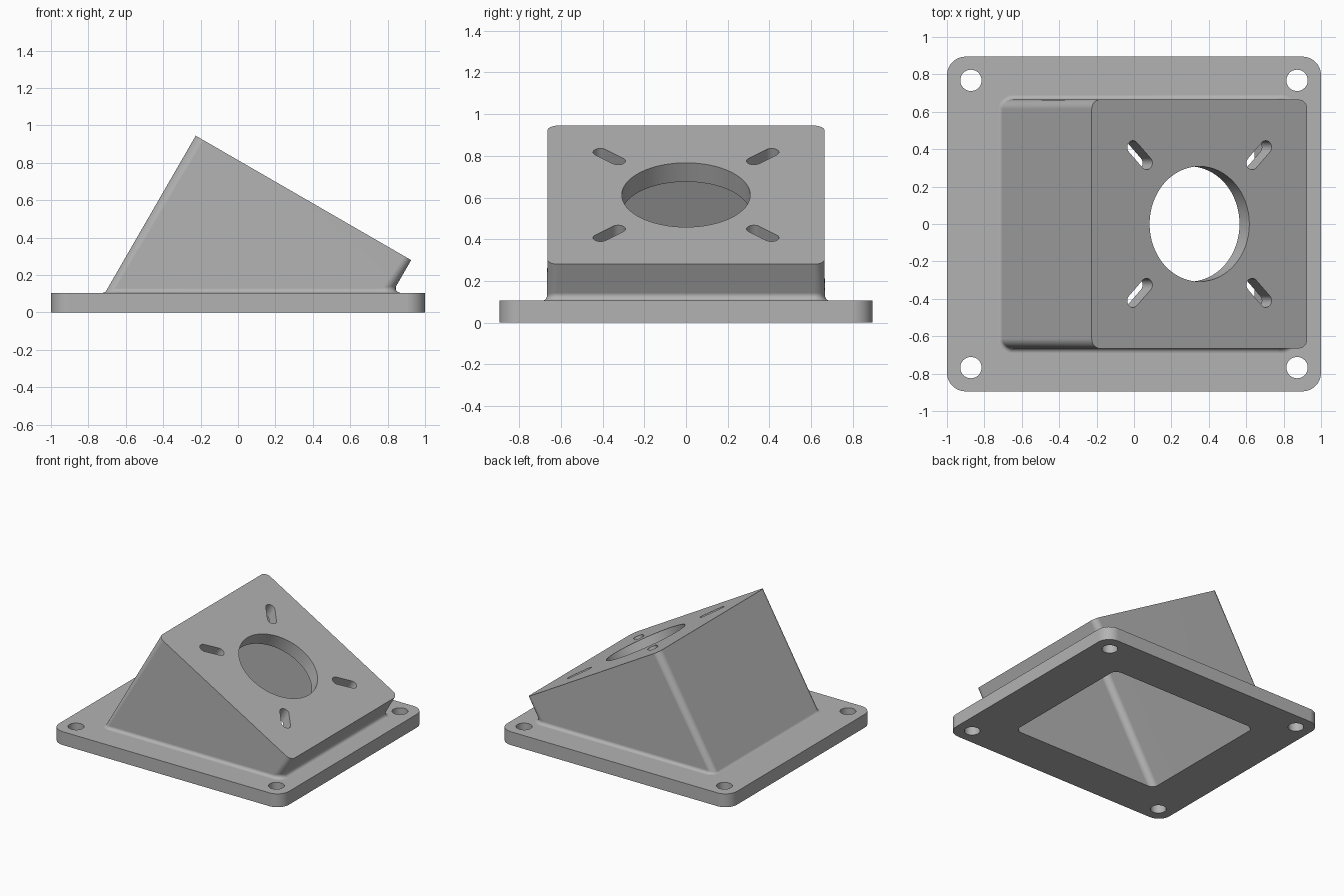
import bpy, bmesh, math
from mathutils import Vector

cube = bpy.data.objects.get("Cube")
if cube:
    bpy.data.objects.remove(cube, do_unlink=True)

grey = bpy.data.materials.new("plain grey")
grey.use_nodes = True
GREY = (0.45, 0.45, 0.45, 1)
grey.diffuse_color = GREY
grey.node_tree.nodes["Principled BSDF"].inputs["Base Color"].default_value = GREY

# Tilted frame of the mounting face
TILT = math.radians(30)
U = Vector((math.cos(TILT), 0, -math.sin(TILT)))
V = Vector((0, 1, 0))
N = Vector((math.sin(TILT), 0, math.cos(TILT)))
FACE = Vector((0.35, 0, 0.6125))
PLATE, WALL, HALF, FILLET = 0.105, 0.105, 0.665, 0.025


def rounded_rect(hx, hy, r, steps=8):
    """Outline points paired with their outward normals."""
    pts = []
    for q, (sx, sy) in enumerate(((1, 1), (-1, 1), (-1, -1), (1, -1))):
        for i in range(steps + 1):
            a = (q + i / steps) * math.pi / 2
            n = Vector((math.cos(a), math.sin(a)))
            pts.append((Vector((sx * (hx - r), sy * (hy - r))) + n * r, n))
    return pts


def tilted(p, w=0):
    return FACE + U * p.x + V * p.y + N * w


def drop(p, z):
    """Slide a point along the tilted axis to a height."""
    return p + N * ((z - p.z) / N.z)


def loft(name, rings):
    """Closed solid through equal rings of points."""
    bm = bmesh.new()
    loops = [[bm.verts.new(p) for p in ring] for ring in rings]
    for a, b in zip(loops, loops[1:]):
        for i in range(len(a)):
            j = (i + 1) % len(a)
            bm.faces.new((a[i], a[j], b[j], b[i]))
    bm.faces.new(loops[0])
    bm.faces.new(loops[-1])
    bmesh.ops.recalc_face_normals(bm, faces=bm.faces)
    mesh = bpy.data.meshes.new(name)
    bm.to_mesh(mesh)
    bm.free()
    mesh.materials.append(grey)
    ob = bpy.data.objects.new(name, mesh)
    bpy.context.collection.objects.link(ob)
    return ob


def combine(target, other, operation):
    """Apply a boolean and discard the helper."""
    mod = target.modifiers.new("boolean", 'BOOLEAN')
    mod.operation, mod.object, mod.solver = operation, other, 'EXACT'
    bpy.context.view_layer.objects.active = target
    bpy.ops.object.modifier_apply(modifier=mod.name)
    bpy.data.objects.remove(other, do_unlink=True)


def circle(cx, cy, r, n):
    return [Vector((cx + r * math.cos(2 * math.pi * i / n),
                    cy + r * math.sin(2 * math.pi * i / n))) for i in range(n)]


def tilted_cutter(name, outline):
    return loft(name, [[tilted(p, w) for p in outline] for w in (0.05, -0.16)])


# Base plate
outline = [p for p, n in rounded_rect(1, 0.895, 0.1)]
mount = loft("angled_mount", [[p.to_3d() + Vector((0, 0, z)) for p in outline]
                              for z in (0, PLATE)])

# Tilted housing with a fillet blending into the plate
section = rounded_rect(HALF, HALF, 0.05)
rings = [[tilted(p) for p, n in section]]
STEPS = 6
for k in range(STEPS + 1):
    ring = []
    for p, n in section:
        wall = U * n.x + V * n.y
        out = Vector((wall.x, wall.y, 0)).normalized()
        lean = math.asin(wall.z)
        base = drop(tilted(p), PLATE)
        centre = base + out * FILLET * (1 - math.sin(lean)) / math.cos(lean)
        centre.z += FILLET
        a = lean + (math.pi / 2 - lean) * k / STEPS
        ring.append(centre - (out * math.cos(a) + Vector((0, 0, math.sin(a)))) * FILLET)
    rings.append(ring)
rings.append([p - Vector((0, 0, PLATE / 2)) for p in rings[-1]])
combine(mount, loft("housing", rings), 'UNION')

# Hollow interior, open underneath
inner = [tilted(p, -WALL) for p, n in rounded_rect(HALF - WALL, HALF - WALL, 0.05)]
combine(mount, loft("cavity", [inner, [drop(p, -0.1) for p in inner]]), 'DIFFERENCE')

# Large round opening in the tilted face
combine(mount, tilted_cutter("opening", circle(0, 0, 0.308, 64)), 'DIFFERENCE')

for sx in (-1, 1):
    for sy in (-1, 1):
        # Diagonal adjustment slot
        turn = math.atan2(sy, sx)
        along = Vector((math.cos(turn), math.sin(turn)))
        across = Vector((-along.y, along.x))
        mid = Vector((sx, sy)) * 0.368
        slot = [mid + along * p.x + across * p.y
                for p, n in rounded_rect(0.095, 0.0355, 0.0354)]
        combine(mount, tilted_cutter("slot", slot), 'DIFFERENCE')
        # Plate screw hole
        hole = circle(sx * 0.872, sy * 0.768, 0.057, 32)
        combine(mount, loft("screw_hole", [[p.to_3d() + Vector((0, 0, z)) for p in hole]
                                           for z in (-0.1, 0.2)]), 'DIFFERENCE')

# Smooth curves, crisp edges
bpy.ops.object.select_all(action='DESELECT')
mount.select_set(True)
bpy.context.view_layer.objects.active = mount
bpy.ops.object.shade_smooth_by_angle(angle=math.radians(30))
weighted = mount.modifiers.new("weighted normals", 'WEIGHTED_NORMAL')
weighted.keep_sharp = True
